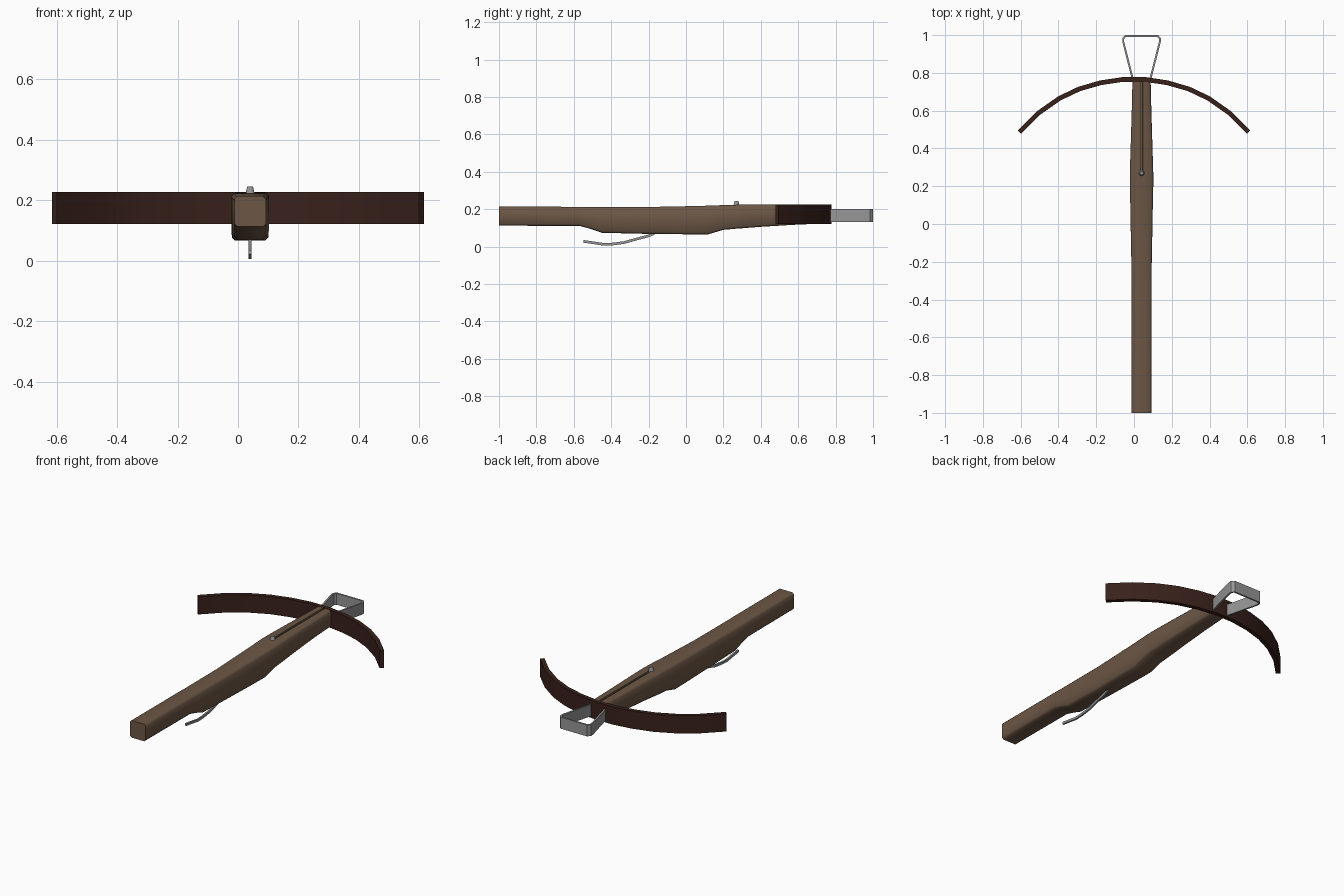
import bpy, bmesh, math
from mathutils import Vector

if "Cube" in bpy.data.objects:
    bpy.data.objects.remove(bpy.data.objects["Cube"])


def material(name, rgb):
    m = bpy.data.materials.new(name)
    m.diffuse_color = (*rgb, 1)
    m.use_nodes = True
    m.node_tree.nodes["Principled BSDF"].inputs["Base Color"].default_value = m.diffuse_color
    return m


def finish(name, bm, mat, angle):
    bmesh.ops.recalc_face_normals(bm, faces=bm.faces)
    me = bpy.data.meshes.new(name)
    bm.to_mesh(me)
    bm.free()
    ob = bpy.data.objects.new(name, me)
    bpy.context.collection.objects.link(ob)
    me.materials.append(mat)
    bpy.ops.object.select_all(action='DESELECT')
    bpy.context.view_layer.objects.active = ob
    ob.select_set(True)
    bpy.ops.object.shade_smooth_by_angle(angle=math.radians(angle))
    return ob


def loft(name, sections, mat, angle=30):
    bm = bmesh.new()
    rings = [[bm.verts.new(p) for p in s] for s in sections]
    n = len(rings[0])
    for a, b in zip(rings, rings[1:]):
        for i in range(n):
            j = (i + 1) % n
            bm.faces.new((a[i], a[j], b[j], b[i]))
    bm.faces.new(rings[0])
    bm.faces.new(rings[-1])
    return finish(name, bm, mat, angle)


def strip(name, path, thick, low, high, place, mat, angle=30):
    """Flat band following a 2D path, extruded from low to high."""
    pts = [Vector(p) for p in path]
    sections = []
    for i, p in enumerate(pts):
        d0 = (p - pts[i - 1]).normalized() if i else (pts[1] - p).normalized()
        d1 = (pts[i + 1] - p).normalized() if i < len(pts) - 1 else d0
        t = (d0 + d1).normalized()
        n = Vector((-t.y, t.x)) * thick / 2 / max(t.dot(d0), 0.5)
        a, b = p + n, p - n
        sections.append([place(a, low), place(b, low), place(b, high), place(a, high)])
    return loft(name, sections, mat, angle)


wood = material("wood", (0.15, 0.095, 0.06))
dark = material("dark_wood", (0.04, 0.015, 0.011))
steel = material("steel", (0.30, 0.30, 0.30))
CX = 0.04

# Stock: y, half width, bottom z, top z, groove depth
stations = [
    (-1.0, 0.052, 0.112, 0.214, 0), (-0.57, 0.053, 0.111, 0.213, 0),
    (-0.51, 0.053, 0.095, 0.212, 0), (-0.45, 0.053, 0.074, 0.212, 0),
    (-0.2, 0.054, 0.068, 0.212, 0), (0.0, 0.058, 0.066, 0.216, 0),
    (0.12, 0.060, 0.066, 0.219, 0), (0.20, 0.062, 0.090, 0.222, 0),
    (0.27, 0.062, 0.096, 0.224, 0), (0.272, 0.062, 0.096, 0.224, 0.012),
    (0.40, 0.058, 0.106, 0.225, 0.012), (0.60, 0.052, 0.118, 0.225, 0.012),
    (0.762, 0.048, 0.124, 0.225, 0.012)]


def stock_section(y, w, lo, hi, g):
    c, r = 0.010, 0.006
    half = [(r, hi - g), (r + 0.0005, hi), (w - c, hi), (w, hi - c),
            (w, lo + c), (w - c, lo)]
    pts = half + [(-x, z) for x, z in reversed(half)]
    return [(CX + x, y, z) for x, z in pts]


loft("stock", [stock_section(*s) for s in stations], wood, 50)

# Bow limbs: one side, then mirrored
half_bow = [(0.06, 0.765), (0.175, 0.748), (0.29, 0.715), (0.395, 0.665),
            (0.505, 0.588), (0.607, 0.487)]
bow = [(-x, y) for x, y in reversed(half_bow)] + half_bow
flat = lambda p, z: (p.x, p.y, z)
strip("bow", bow, 0.025, 0.121, 0.226, flat, dark)

# Foot stirrup at the nose
half_foot = [(0.046, 0.765), (0.097, 0.965), (0.097, 0.982), (0.086, 0.995)]
foot = [(CX - x, y) for x, y in half_foot] + [(CX + x, y) for x, y in reversed(half_foot)]
strip("stirrup", foot, 0.010, 0.132, 0.200, flat, steel)

# Trigger lever below the stock
lever = [(-0.17, 0.070), (-0.205, 0.056), (-0.27, 0.039), (-0.33, 0.022),
         (-0.39, 0.014), (-0.44, 0.012), (-0.49, 0.020), (-0.548, 0.028)]
strip("trigger", lever, 0.014, CX - 0.005, CX + 0.005,
      lambda p, x: (x, p.x, p.y), steel)

# String catch on top of the stock
bm = bmesh.new()
bmesh.ops.create_cone(bm, cap_ends=True, segments=10, radius1=0.021,
                      radius2=0.010, depth=0.045)
bmesh.ops.translate(bm, verts=bm.verts, vec=(CX, 0.27, 0.2225))
finish("string_catch", bm, steel, 40)
